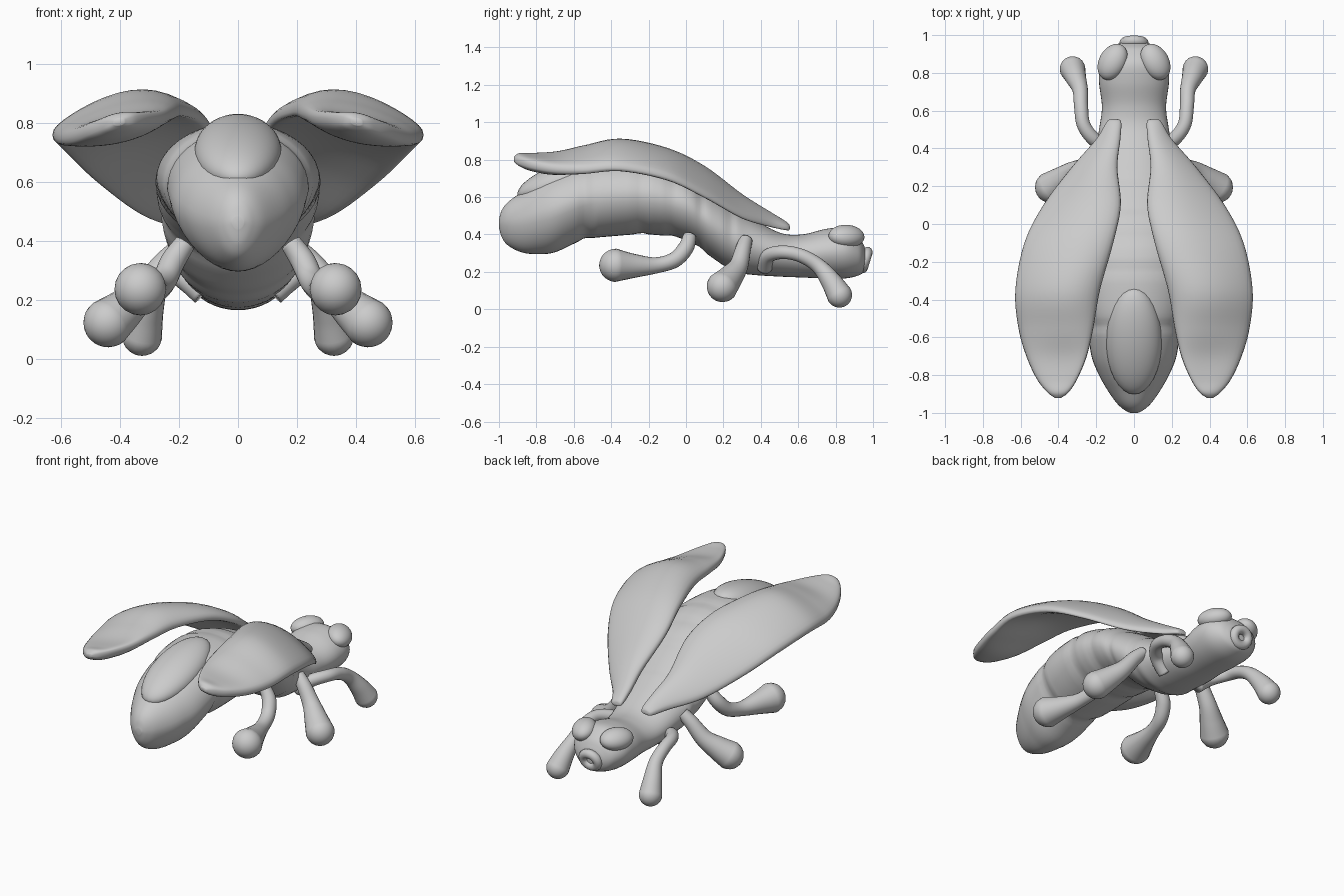
import bpy, bmesh, math
from mathutils import Vector

cube = bpy.data.objects.get("Cube")
if cube:
    bpy.data.objects.remove(cube, do_unlink=True)

grey = bpy.data.materials.new("light grey")
grey.use_nodes = True
colour = (0.6, 0.6, 0.6, 1)
grey.diffuse_color = colour
grey.node_tree.nodes["Principled BSDF"].inputs["Base Color"].default_value = colour


def finish(bm, name):
    """Turn a bmesh into a smooth grey object."""
    bmesh.ops.recalc_face_normals(bm, faces=bm.faces)
    mesh = bpy.data.meshes.new(name)
    bm.to_mesh(mesh)
    bm.free()
    mesh.materials.append(grey)
    mesh.shade_smooth()
    obj = bpy.data.objects.new(name, mesh)
    bpy.context.collection.objects.link(obj)
    return obj


def smooth_path(points, steps):
    """Catmull-Rom interpolation through tuples of any length."""
    pts = [Vector(p) for p in points]
    pts = [pts[0]] + pts + [pts[-1]]
    result = []
    for a, b, c, d in zip(pts, pts[1:], pts[2:], pts[3:]):
        for i in range(steps):
            t = i / steps
            result.append(b + (c - a) * (t / 2)
                          + (a * 2 - b * 5 + c * 4 - d) * (t * t / 2)
                          + (b * 3 - a - c * 3 + d) * (t ** 3 / 2))
    return result + [pts[-1]]


def loft(name, rings):
    """Skin a list of rings and cap both ends."""
    bm = bmesh.new()
    rows = [[bm.verts.new(p) for p in ring] for ring in rings]
    n = len(rows[0])
    for a, b in zip(rows, rows[1:]):
        for i in range(n):
            j = (i + 1) % n
            bm.faces.new((a[i], a[j], b[j], b[i]))
    bm.faces.new(rows[0])
    bm.faces.new(rows[-1])
    return finish(bm, name)


def angles(n):
    return [2 * math.pi * i / n for i in range(n)]


def ellipsoid(name, centre, radii, rotation):
    bm = bmesh.new()
    bmesh.ops.create_uvsphere(bm, u_segments=32, v_segments=20, radius=1)
    obj = finish(bm, name)
    obj.location, obj.scale, obj.rotation_euler = centre, radii, rotation
    return obj


# Body: y, underside, top, half width
BODY = [
    (-1, .44, .48, .02), (-.985, .385, .53, .05), (-.95, .34, .575, .09),
    (-.88, .305, .625, .14), (-.8, .295, .68, .185), (-.7, .305, .73, .225),
    (-.55, .37, .78, .245), (-.4, .39, .8, .27), (-.2, .4, .79, .28),
    (0, .37, .72, .275), (.12, .29, .64, .26), (.25, .205, .555, .235),
    (.35, .185, .49, .21), (.5, .175, .41, .185), (.62, .17, .4, .17),
    (.75, .165, .43, .185), (.85, .165, .435, .18), (.92, .18, .39, .14),
    (.95, .2, .345, .095), (.96, .23, .315, .06),
]
SEAMS = (-.54, -.24, -.07, .08, .24)


def body_ring(station):
    y, low, high, width = station
    pinch = 1 - .04 * sum(math.exp(-((y - s) / .025) ** 2) for s in SEAMS)
    keel = .15 if y < -.5 else .05
    middle = low + (high - low) * .52
    ring = []
    for t in angles(40):
        s = math.sin(t)
        reach = high - middle if s > 0 else middle - low
        x = width * math.cos(t) * (1 - keel * max(0, -s))
        ring.append((x * pinch, y, middle + reach * s * pinch))
    return ring


loft("body", [body_ring(p) for p in smooth_path(BODY, 7)])

# Raised oval on the back of the tail
ellipsoid("tail_oval", (0, -.62, .7), (.148, .295, .095), (.32, 0, 0))

# Open ring mouth
bm = bmesh.new()
rows = [[bm.verts.new(((.05 + .028 * math.cos(v)) * math.cos(u), .028 * math.sin(v),
                       (.045 + .028 * math.cos(v)) * math.sin(u)))
         for v in angles(12)] for u in angles(28)]
for a, b in zip(rows, rows[1:] + rows[:1]):
    for i in range(12):
        j = (i + 1) % 12
        bm.faces.new((a[i], a[j], b[j], b[i]))
mouth = finish(bm, "mouth")
mouth.location = (0, .957, .263)
mouth.rotation_euler = (-.3, 0, 0)

# Wing: y, inner x, outer x, inner z, outer z, dome height, half thickness
WING = [
    (.555, .09, .12, .435, .435, 0, .006), (.54, .068, .145, .445, .435, .005, .02),
    (.45, .072, .2, .49, .455, .015, .03), (.3, .088, .33, .575, .5, .03, .038),
    (.1, .07, .48, .715, .61, .045, .043), (-.1, .11, .58, .805, .705, .048, .046),
    (-.35, .18, .628, .835, .755, .06, .048), (-.55, .215, .612, .83, .745, .025, .05),
    (-.7, .25, .57, .82, .75, -.008, .048), (-.82, .3, .515, .815, .77, -.01, .042),
    (-.89, .345, .46, .81, .79, 0, .033), (-.92, .385, .42, .805, .8, 0, .012),
]


def wing_ring(station, side):
    y, x_in, x_out, z_in, z_out, dome, thick = station
    ring = []
    for t in angles(32):
        f = (1 - math.cos(t)) / 2
        z = z_in + (z_out - z_in) * f + dome * math.sin(math.pi * f ** .8)
        bulge = math.copysign(abs(math.sin(t)) ** .65, math.sin(t))
        ring.append((side * (x_in + (x_out - x_in) * f), y, z + thick * bulge))
    return ring


# Legs: centre line x, y, z and radius, from hip to the middle of the round foot
LEGS = {
    "head_end_leg": [(.12, .42, .22, .04), (.2, .44, .285, .038), (.265, .52, .305, .036),
                     (.28, .62, .285, .037), (.285, .71, .23, .041), (.308, .775, .15, .055),
                     (.325, .82, .077, .068)],
    "middle_leg": [(.2, .32, .37, .036), (.25, .305, .32, .042), (.32, .28, .23, .052),
                   (.385, .235, .168, .069), (.44, .195, .122, .084)],
    "tail_end_leg": [(.18, .02, .39, .036), (.22, 0, .33, .042), (.25, -.06, .265, .042),
                     (.275, -.16, .235, .043), (.305, -.28, .232, .065),
                     (.33, -.375, .235, .089)],
}


def leg_rings(points, side):
    path = smooth_path(points, 6)
    # Round off the foot with a half sphere
    end, before = path[-1], path[-4]
    ahead = (end.xyz - before.xyz).normalized()
    for i in range(1, 9):
        a = i * math.pi / 17
        p = end.xyz + ahead * (end.w * math.sin(a))
        path.append(Vector((*p, end.w * math.cos(a))))
    spots = [Vector((side * p.x, p.y, p.z)) for p in path]
    rings = []
    for i, (p, spot) in enumerate(zip(path, spots)):
        along = spots[min(i + 1, len(spots) - 1)] - spots[max(i - 1, 0)]
        along.normalize()
        u = along.cross(Vector((1, 0, 0))).normalized()
        v = along.cross(u)
        rings.append([spot + (u * math.cos(t) + v * math.sin(t)) * p.w for t in angles(20)])
    return rings


# Paired parts on both sides
for side, label in ((1, "left"), (-1, "right")):
    loft(label + "_wing", [wing_ring(p, side) for p in smooth_path(WING, 6)])
    ellipsoid(label + "_eye", (side * .113, .858, .39), (.074, .102, .06),
              (0, side * .35, side * .5))
    for name, points in LEGS.items():
        loft(label + "_" + name, leg_rings(points, side))
